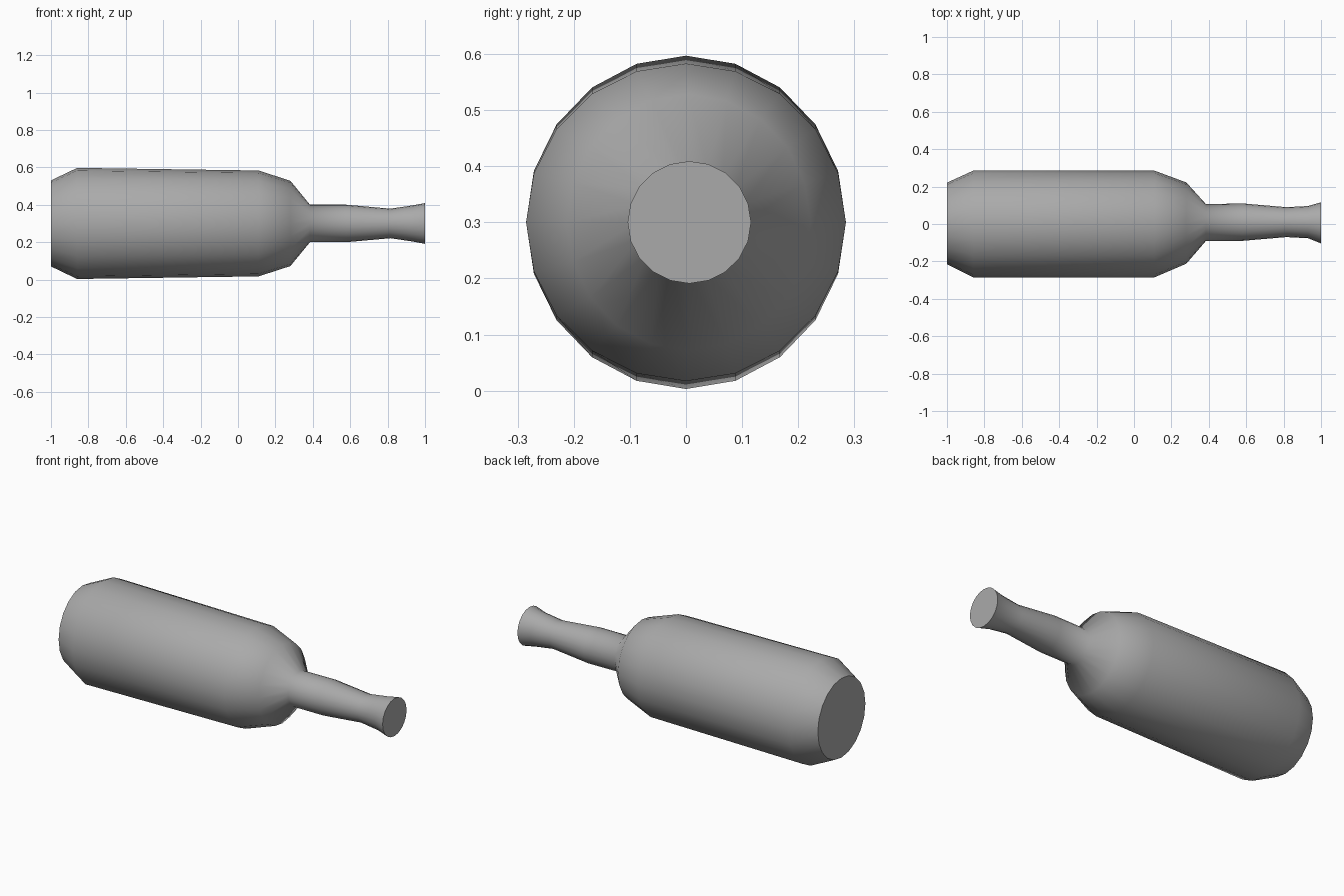
import bpy, bmesh
from math import sin, cos, tau, radians

cube = bpy.data.objects.get("Cube")
if cube:
    bpy.data.objects.remove(cube)

glass = bpy.data.materials.new("grey_glass")
glass.use_nodes = True
glass.diffuse_color = (0.4, 0.4, 0.4, 1)
glass.node_tree.nodes["Principled BSDF"].inputs["Base Color"].default_value = (0.4, 0.4, 0.4, 1)

SIDES = 20
AXIS_HEIGHT = 0.3

# Rings along the bottle from base to mouth: x, y offset, y radius, z radius
RINGS = [
    (-1.0, 0.003, 0.218, 0.23),
    (-0.86, 0, 0.285, 0.297),
    (0.11, 0, 0.285, 0.283),
    (0.28, 0.005, 0.217, 0.228),
    (0.385, 0.008, 0.098, 0.1),
    (0.58, 0.01, 0.1, 0.1),
    (0.815, 0.01, 0.08, 0.079),
    (0.93, 0.01, 0.086, 0.096),
    (1.0, 0.006, 0.11, 0.109),
]

# Bottle skin lofted through the rings, closed at both ends
bm = bmesh.new()
loops = []
for x, y, ry, rz in RINGS:
    angles = [tau * i / SIDES for i in range(SIDES)]
    loops.append([bm.verts.new((x, y + ry * sin(a), AXIS_HEIGHT + rz * cos(a))) for a in angles])
for a, b in zip(loops, loops[1:]):
    for i in range(SIDES):
        j = (i + 1) % SIDES
        bm.faces.new((a[i], a[j], b[j], b[i]))
bm.faces.new(loops[0])
bm.faces.new(loops[-1])
bmesh.ops.recalc_face_normals(bm, faces=bm.faces)

mesh = bpy.data.meshes.new("bottle")
bm.to_mesh(mesh)
bm.free()
mesh.materials.append(glass)
bottle = bpy.data.objects.new("bottle", mesh)
bpy.context.collection.objects.link(bottle)

# Smooth sides with crisp end caps
bpy.ops.object.select_all(action='DESELECT')
bottle.select_set(True)
bpy.context.view_layer.objects.active = bottle
bpy.ops.object.shade_smooth_by_angle(angle=radians(56))
